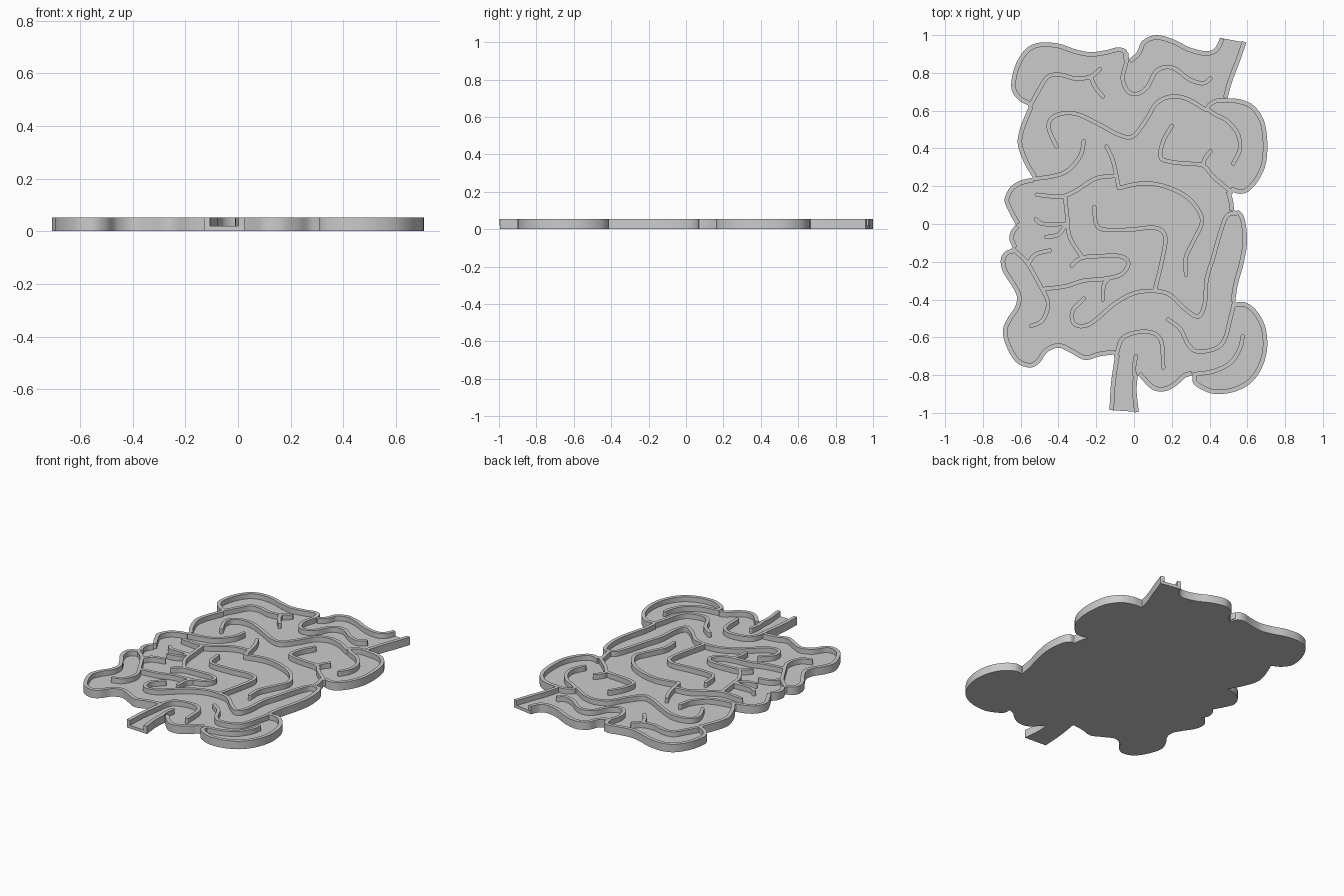
import bpy, bmesh, math
from mathutils import Vector

FLOOR, TOP, T = 0.02, 0.053, 0.024   # floor thickness, wall top, wall thickness
outline, rims, walls = [], [], []


def smooth(nums, n=6):
    """Catmull-Rom curve through flat x,y numbers given in hundredths."""
    p = [Vector((nums[i] / 100, nums[i + 1] / 100)) for i in range(0, len(nums), 2)]
    q = [2 * p[0] - p[1]] + p + [2 * p[-1] - p[-2]]
    out = []
    for a, b, c, d in zip(q, q[1:], q[2:], q[3:]):
        for k in range(n):
            t = k / n
            out.append(0.5 * (2 * b + (c - a) * t + (2 * a - 5 * b + 4 * c - d) * t * t
                              + (3 * b - a - 3 * c + d) * t ** 3))
    return out + [p[-1]]


def normals(path):
    res = []
    for i in range(len(path)):
        d = (path[min(i + 1, len(path) - 1)] - path[max(i - 1, 0)]).normalized()
        res.append(Vector((d.y, -d.x)))
    return res


def rim(*nums):
    """One lobe of the outer edge, clockwise, with a wall on its inner side."""
    path = smooth(nums)
    outline.extend(path[1:] if outline and (outline[-1] - path[0]).length < 1e-4 else path)
    inner = [p + n * T for p, n in zip(path, normals(path))]
    rims.append(path + inner[::-1])


def wall(*nums):
    """Inner wall along a centre line with rounded ends."""
    path = smooth(nums)
    nor, r = normals(path), T / 2 - 0.001

    def cap(c, n):
        a0 = math.atan2(n.y, n.x)
        return [c + r * Vector((math.cos(a0 + math.pi * k / 6), math.sin(a0 + math.pi * k / 6)))
                for k in range(1, 6)]
    right = [p + n * r for p, n in zip(path, nor)]
    left = [p - n * r for p, n in zip(path, nor)]
    walls.append(right + cap(path[-1], nor[-1]) + left[::-1] + cap(path[0], -nor[0]))


def build(name, polys, z0, z1):
    """Extrude flat outlines into one object."""
    bm = bmesh.new()
    for poly in polys:
        lo = [bm.verts.new((p.x, p.y, z0)) for p in poly]
        hi = [bm.verts.new((p.x, p.y, z1)) for p in poly]
        bm.faces.new(lo)
        bm.faces.new(hi[::-1])
        for i in range(len(poly)):
            j = (i + 1) % len(poly)
            bm.faces.new((lo[i], hi[i], hi[j], lo[j]))
    bmesh.ops.recalc_face_normals(bm, faces=bm.faces)
    bmesh.ops.triangulate(bm, faces=[f for f in bm.faces if len(f.verts) > 4])
    me = bpy.data.meshes.new(name)
    bm.to_mesh(me)
    bm.free()
    ob = bpy.data.objects.new(name, me)
    bpy.context.collection.objects.link(ob)
    bpy.ops.object.select_all(action='DESELECT')
    ob.select_set(True)
    bpy.context.view_layer.objects.active = ob
    bpy.ops.object.shade_smooth_by_angle(angle=math.radians(35))


# Outer edge, left side from the bottom opening to the top opening
rim(-13, -98.5, -12.2, -84.5, -10, -69)
rim(-10, -69, -18, -70, -26, -72, -34, -68, -40, -65.5, -46, -68, -50, -73.5, -55, -76,
    -62, -73.5, -67, -66, -69.5, -57, -67, -50, -63, -44, -62, -38.5, -64.5, -33,
    -69.5, -25, -70.5, -18.5, -68, -14.5, -64, -13)
rim(-64, -13, -66, -8, -65, -3.5, -62.5, -.5)
rim(-62.5, -.5, -66.5, 7, -68.5, 13, -65.5, 19.5, -60, 23, -53.5, 24.5)
rim(-53.5, 24.5, -58, 32, -61.5, 42, -60.5, 50, -57.5, 58, -55.5, 62.5)
rim(-55.5, 62.5, -61.5, 66, -65, 72.5, -63, 83.5, -57.5, 92.5, -50, 96, -40, 95.5,
    -31, 92.5, -23, 91, -15, 92, -8.5, 93.5, -4, 92, -3, 87)
rim(-3, 87, 1.5, 91, 4, 96.5, 9, 99.5, 14, 99.8, 21.5, 97.5, 29.5, 93.5, 37.5, 91.5,
    42, 92.5, 44, 95, 45.5, 98.5)
# Outer edge, right side back down to the bottom opening
rim(59.5, 96, 56, 86, 52, 75.5, 49.5, 66.5)
rim(49.5, 66.5, 56, 66, 63, 63, 68.5, 55.5, 70.5, 45, 70, 33, 66.5, 24, 61, 17.5,
    56, 16, 51, 17.5)
rim(51, 17.5, 52.5, 12, 53, 7)
rim(53, 7, 56.5, 6.5, 59, 1, 59.8, -10, 58, -21, 55, -32, 53.5, -41.5)
rim(53.5, -41.5, 59, -41.5, 65, -46, 69.5, -54.5, 70.5, -66, 67.5, -76.5, 61.5, -84.5,
    52.5, -89, 43, -90, 36.5, -88, 31.5, -84.5, 31, -80)
rim(31, -80, 27, -81.5, 22.5, -85.5, 16.5, -88.5, 9.5, -87.5, 2, -80)
rim(2, -80, 1.5, -85, 1.5, -90, 2.5, -99.5)

# Inner walls, top area
wall(-4, 90, -4, 86, -6, 77, -3, 70, 2, 69, 7, 72.5, 11.5, 80.5, 16.5, 83, 22, 82,
     29.5, 76.5, 36.5, 74.5, 40.5, 77)
wall(-55, 62.5, -50, 71.5, -45.5, 78, -39, 79, -31, 77, -23, 78, -18, 82)
wall(-23, 78, -20.5, 72.5, -16.5, 67.5)
wall(-41, 41, -45, 50, -44, 55.5, -38, 58.5, -29.5, 58, -18, 52.5, -7.5, 47, -.5, 46.5,
     6, 54.5, 12, 64, 20, 67.5, 28.5, 66, 38, 60.5)
wall(49, 65.5, 43, 65, 39, 61.5, 43, 58, 49.5, 54.5, 55, 47.5, 56, 39.5, 52.5, 32)
wall(20, 52, 15.5, 44, 14, 35.5, 19, 33, 27, 32, 36.5, 31, 42, 25, 51.5, 17)
wall(40.5, 38.5, 37.5, 34.5, 36.5, 31)
# Inner walls, middle area
wall(-53, 24, -44.5, 25, -35.5, 28, -28.5, 36, -26.5, 44)
wall(-51.5, 15.5, -39, 14.5, -31, 17.5, -20.5, 24, -10.5, 25.5)
wall(-14.5, 41, -11, 33, -8, 19)
wall(-8, 19, .5, 21, 8.5, 21.5, 19, 19, 29.5, 13, 36, 2.5, 32, -8, 27.5, -17.5, 27.5, -27)
wall(-36.5, 14.5, -35.5, 5, -34, -7, -27.5, -17.5)
wall(-52, 2.5, -48, 0, -36, 0)
wall(-46.5, -7, -40, -5.5, -36, 0)
wall(-33, -22, -28, -18, -18, -17, -7.5, -17, -3, -20.5, -6.5, -26.5, -15.5, -29,
     -26.5, -30, -36.5, -33, -48.5, -34.5)
wall(-64, -13.5, -57, -20, -50, -32, -45.5, -42, -48.5, -51, -54.5, -54)
wall(-56, -21, -52, -16, -44.5, -14)
wall(-13, -28.5, -16, -32.5, -16.5, -40)
wall(-21, 9, -20, 0, -15.5, -3, -2, -3, 11, -2, 16.5, -6.5, 15, -18.5, 11, -35)
# Inner walls, lower area
wall(-26.5, -39.5, -32.5, -46, -31.5, -53, -23.5, -53, -10, -42, .5, -36.5, 11, -35.5,
     19, -37.5, 27, -45, 34, -49, 37.5, -42, 38.5, -29, 42, -17.5, 45.5, -5, 49, 4, 53.5, 6)
wall(-9.5, -70, -6.5, -61, .5, -57.5, 9.5, -57.5, 14.5, -62.5, 15.5, -76)
wall(1, -70, 0, -76, .5, -81)
wall(18, -50.5, 24.5, -55.5, 28.5, -63.5, 33.5, -67.5, 43, -66, 48, -61, 51, -50, 53, -42)
wall(32, -79.5, 42, -78, 51, -73.5, 56, -66, 57.5, -59.5)

build("floor_plate", [outline], 0, FLOOR)
build("outer_wall", rims, FLOOR, TOP)
build("inner_walls", walls, FLOOR / 2, TOP)
